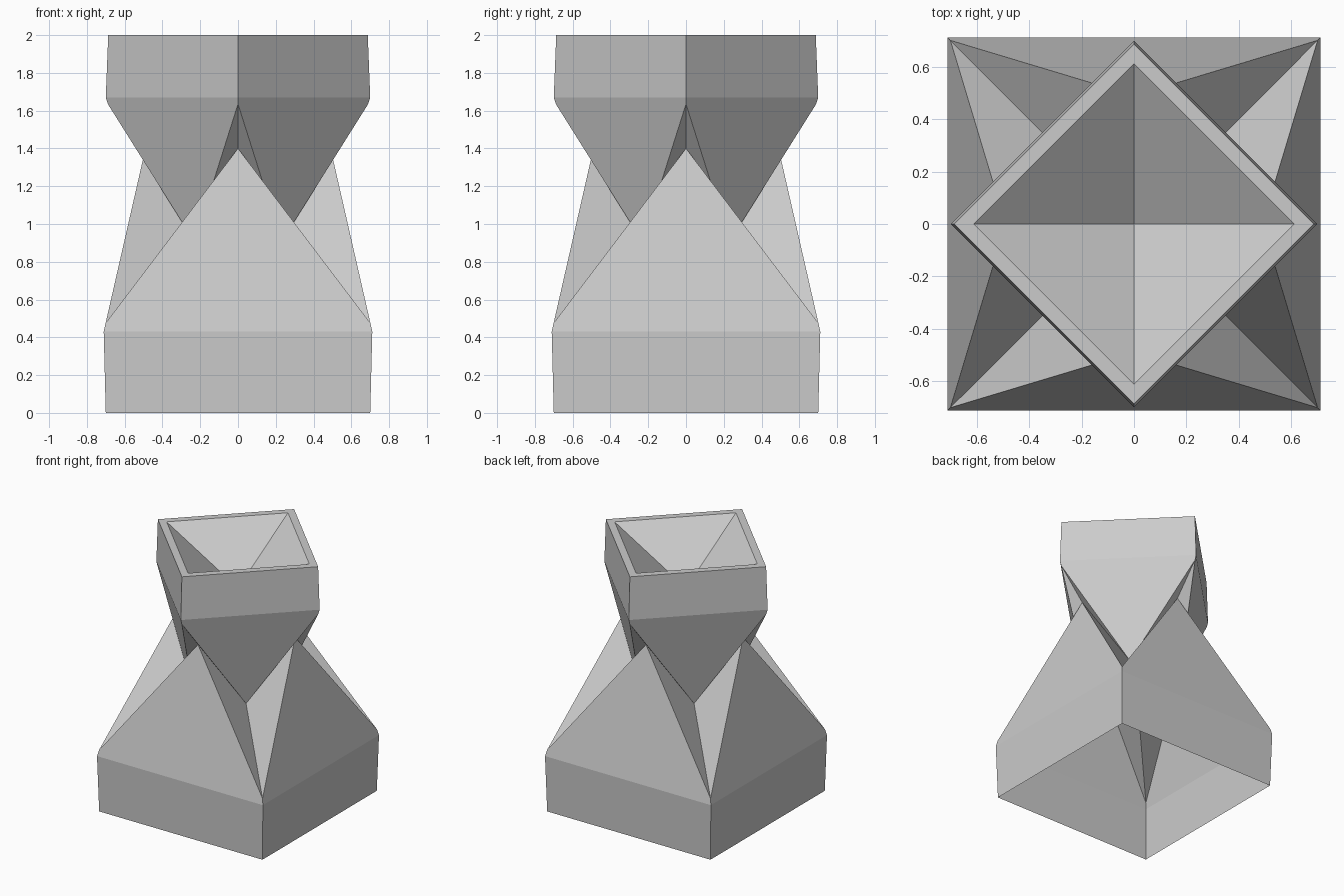
import bpy, bmesh
from math import cos, sin, pi

if "Cube" in bpy.data.objects:
    bpy.data.objects.remove(bpy.data.objects["Cube"])


def ring(bm, radius, z, offset):
    """Four points, a quarter turn apart, starting at angle offset."""
    return [bm.verts.new((radius * cos(offset + k * pi / 2),
                          radius * sin(offset + k * pi / 2), z)) for k in range(4)]


R2 = 2 ** 0.5
bm = bmesh.new()

# Lower square block, corners on the diagonals
foot = ring(bm, 0.70 * R2, 0, pi / 4)
shoulder = ring(bm, 0.711 * R2, 0.43, pi / 4)
notch_low = ring(bm, 0.701 * R2, 0.475, pi / 4)
valley = ring(bm, 0.231 * R2, 0.906, pi / 4)

# Upper diamond block, corners on the axes
peak = ring(bm, 0.49, 1.40, 0)
notch_high = ring(bm, 0.689, 1.635, 0)
collar = ring(bm, 0.70, 1.67, 0)
rim_outer = ring(bm, 0.687, 2.0, 0)
rim_inner = ring(bm, 0.612, 2.0, 0)
dish = bm.verts.new((0, 0, 1.65))

for k in range(4):
    n, p = (k + 1) % 4, (k - 1) % 4
    for face in (
        # base wall and its pointed sloping panel
        (foot[p], foot[k], shoulder[k], shoulder[p]),
        (shoulder[p], shoulder[k], notch_low[k], peak[k], notch_low[p]),
        # folded facets between the two blocks
        (notch_low[k], valley[k], peak[k]),
        (notch_low[k], peak[n], valley[k]),
        (peak[k], valley[k], notch_high[k]),
        (peak[n], notch_high[n], valley[k]),
        # downward pointed panel, upper wall, rim and dish
        (collar[k], notch_high[k], valley[k], notch_high[n], collar[n]),
        (collar[k], collar[n], rim_outer[n], rim_outer[k]),
        (rim_outer[k], rim_outer[n], rim_inner[n], rim_inner[k]),
        (rim_inner[k], rim_inner[n], dish),
    ):
        bm.faces.new(face)

bmesh.ops.recalc_face_normals(bm, faces=bm.faces)
mesh = bpy.data.meshes.new("faceted_pedestal")
bm.to_mesh(mesh)
bm.free()
bpy.context.collection.objects.link(bpy.data.objects.new("faceted_pedestal", mesh))
